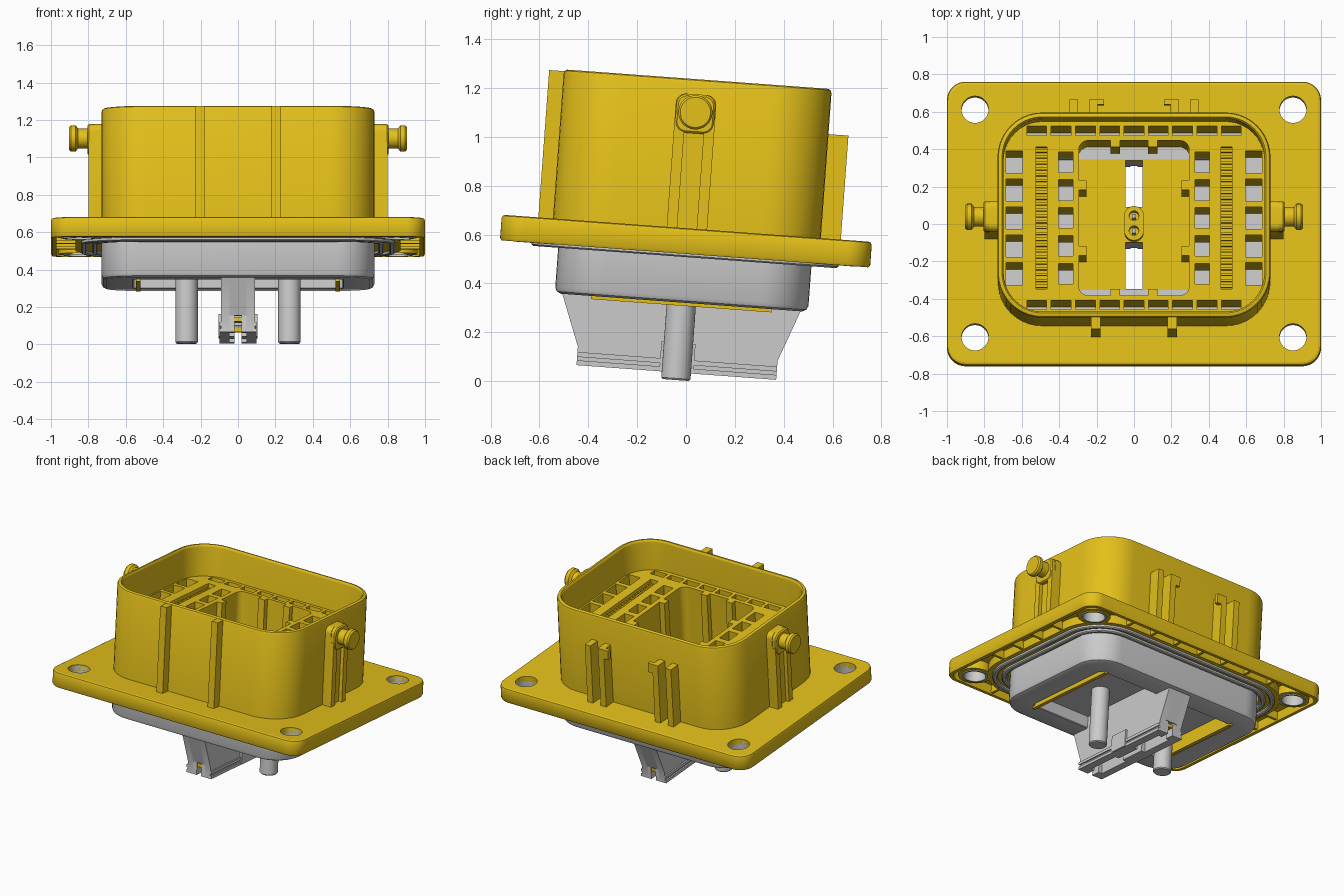
import bpy, bmesh, math
from mathutils import Matrix

if "Cube" in bpy.data.objects:
    bpy.data.objects.remove(bpy.data.objects["Cube"])

yellow = bpy.data.materials.new("yellow_plastic")
yellow.diffuse_color = (0.78, 0.53, 0.01, 1)
yellow.use_nodes = True
yellow.node_tree.nodes["Principled BSDF"].inputs["Base Color"].default_value = yellow.diffuse_color
made = []


def finish(name, bm, mat):
    bmesh.ops.remove_doubles(bm, verts=bm.verts, dist=1e-5)
    bmesh.ops.recalc_face_normals(bm, faces=bm.faces)
    me = bpy.data.meshes.new(name)
    bm.to_mesh(me)
    bm.free()
    ob = bpy.data.objects.new(name, me)
    bpy.context.collection.objects.link(ob)
    if mat:
        me.materials.clear()
        me.materials.append(mat)
    made.append(ob)
    return ob


def rrect(hx, hy, r, inset=0.0, cx=0.0, cy=0.0, n=10):
    """Rounded rectangle outline, optionally shrunk by an inset."""
    hx, hy, r = hx - inset, hy - inset, max(r - inset, 0.004)
    pts = []
    for k, (sx, sy) in enumerate(((1, 1), (-1, 1), (-1, -1), (1, -1))):
        for i in range(n + 1):
            a = math.pi / 2 * (k + i / n)
            pts.append((cx + sx * (hx - r) + r * math.cos(a), cy + sy * (hy - r) + r * math.sin(a)))
    return pts


def rect(cx, cy, hx, hy):
    return [(cx - hx, cy - hy), (cx + hx, cy - hy), (cx + hx, cy + hy), (cx - hx, cy + hy)]


def circle(cx, cy, r, n=32):
    return [(cx + r * math.cos(2 * math.pi * i / n), cy + r * math.sin(2 * math.pi * i / n)) for i in range(n)]


def add_loft(bm, loops, closed=False, axis='z'):
    """Skin outlines [(points, height)] along an axis; closed joins last to first."""
    rows = [[bm.verts.new((p[0], p[1], h) if axis == 'z' else (h, p[0], p[1])) for p in pts] for pts, h in loops]
    n = len(rows[0])
    for a, b in list(zip(rows, rows[1:])) + ([(rows[-1], rows[0])] if closed else []):
        for i in range(n):
            bm.faces.new((a[i], a[(i + 1) % n], b[(i + 1) % n], b[i]))
    if not closed:
        bm.faces.new(rows[0])
        bm.faces.new(rows[-1])


def loft(name, loops, closed=False, axis='z', mat=None):
    bm = bmesh.new()
    add_loft(bm, loops, closed, axis)
    return finish(name, bm, mat)


def ring(name, shape, profile, mat=None):
    """Rounded rectangular frame from an (inset, z) cross-section."""
    return loft(name, [(rrect(*shape, inset=i), z) for i, z in profile], True, mat=mat)


def boxes(name, items, mat=None):
    """One object from boxes given as (x0, x1, y0, y1, z0, z1)."""
    bm = bmesh.new()
    for x0, x1, y0, y1, z0, z1 in items:
        r = rect((x0 + x1) / 2, (y0 + y1) / 2, abs(x1 - x0) / 2, abs(y1 - y0) / 2)
        add_loft(bm, [(r, z0), (r, z1)])
    return finish(name, bm, mat)


def slab(name, outlines, z0, z1, mat=None):
    """Flat plate from an outer outline followed by hole outlines."""
    cu = bpy.data.curves.new(name, 'CURVE')
    cu.dimensions, cu.fill_mode, cu.extrude = '2D', 'BOTH', (z1 - z0) / 2
    for pts in outlines:
        sp = cu.splines.new('POLY')
        sp.points.add(len(pts) - 1)
        for p, (x, y) in zip(sp.points, pts):
            p.co = (x, y, 0, 1)
        sp.use_cyclic_u = True
    tmp = bpy.data.objects.new(name + "_outline", cu)
    bpy.context.collection.objects.link(tmp)
    deps = bpy.context.evaluated_depsgraph_get()
    me = bpy.data.meshes.new_from_object(tmp.evaluated_get(deps))
    bm = bmesh.new()
    bm.from_mesh(me)
    bmesh.ops.translate(bm, verts=bm.verts, vec=(0, 0, (z0 + z1) / 2))
    bpy.data.objects.remove(tmp)
    bpy.data.meshes.remove(me)
    return finish(name, bm, mat)


SIGNS = (1, -1)
corners = [(sx * 0.85, sy * 0.61) for sx in SIGNS for sy in SIGNS]

# Mounting flange: top plate, rim, underside carrier, bosses and ribs
slab("flange_plate", [rrect(1, 0.76, 0.1, 0.015), rrect(0.695, 0.515, 0.2)]
     + [circle(x, y, 0.072) for x, y in corners], 0.01, 0.05, yellow)
ring("flange_rim", (1, 0.76, 0.1), [(0.015, 0.05), (0.004, 0.046), (0, 0.035), (0, -0.045), (0.006, -0.055),
                                    (0.03, -0.055), (0.03, 0.02), (0.015, 0.02)], yellow)
ring("gasket_carrier", (0.87, 0.66, 0.32), [(0, 0.02), (0, -0.05), (0.14, -0.05), (0.14, 0.02)], yellow)
for k, i in enumerate((0.0, 0.06)):
    ring("gasket_%d" % (k + 1), (0.84, 0.63, 0.3),
         [(i, -0.04), (i, -0.062), (i + 0.008, -0.068), (i + 0.024, -0.068), (i + 0.032, -0.062), (i + 0.032, -0.04)])
for x, y in corners:
    loft("hole_boss", [(circle(x, y, r), z) for r, z in ((0.11, 0.02), (0.11, -0.05), (0.08, -0.05), (0.08, 0.02))],
         True, mat=yellow)
    loft("hole_bushing", [(circle(x, y, r), z) for r, z in ((0.085, 0.04), (0.085, -0.056), (0.072, -0.056), (0.072, 0.04))],
         True)
ribs = []
for s in SIGNS:
    for k in range(-3, 4):
        ribs.append((0.2 * k - 0.01, 0.2 * k + 0.01, s * 0.65, s * 0.74, -0.045, 0.02))
    for y in (-0.3, -0.1, 0.1, 0.3):
        ribs.append((s * 0.86, s * 0.98, y - 0.01, y + 0.01, -0.045, 0.02))
    for x in (-0.85, 0.85):
        ribs.append((x - 0.01, x + 0.01, s * 0.69, s * 0.74, -0.045, 0.02))
boxes("flange_ribs", ribs, yellow)

# Upper shell with rounded lip
ring("shell", (0.73, 0.55, 0.24), [(0, 0.0), (0, 0.645), (0.005, 0.657), (0.014, 0.662), (0.024, 0.662),
                                   (0.031, 0.655), (0.033, 0.645), (0.033, 0.0)], yellow)

# Guide ribs on the front and back of the shell
guides = []
for s in SIGNS:
    guides += [(s * 0.18, s * 0.23, -0.61, -0.54, 0.04, 0.655),
               (s * 0.30, s * 0.345, 0.54, 0.632, 0.04, 0.477),
               (s * 0.195, s * 0.24, 0.54, 0.632, 0.04, 0.477),
               (s * 0.16, s * 0.20, 0.605, 0.632, 0.41, 0.477)]
boxes("guide_ribs", guides, yellow)

# Side latch supports and knobs
for s in SIGNS:
    loft("latch_back", [(rrect(0.083, 0.28, 0.04, cy=0.32), s * x) for x in (0.71, 0.775)], axis='x', mat=yellow)
    loft("latch_head", [(rrect(0.08, 0.08, 0.045, i, cy=0.52), s * x) for x, i in ((0.71, 0), (0.797, 0), (0.805, 0.008))],
         axis='x', mat=yellow)
    boxes("latch_rails", [(s * 0.71, s * 0.80, t * 0.04, t * 0.083, 0.04, 0.5) for t in SIGNS], yellow)
    loft("latch_knob", [(circle(0, 0.526, r), s * x) for x, r in
                        ((0.79, 0.053), (0.855, 0.053), (0.868, 0.07), (0.893, 0.07), (0.903, 0.062))],
         axis='x', mat=yellow)

# Cellular insert inside the shell
rows5 = [-0.3 + 0.15 * k for k in range(5)]
cells = [rrect(0.295, 0.415, 0.05)]
for s in SIGNS:
    cells += [rect(s * 0.64, y, 0.045, 0.06) for y in rows5]
    cells += [rect(s * 0.365, y, 0.038, 0.055) for y in rows5]
    cells += [rect(s * 0.495, 0, 0.03, 0.38)]
    cells += [rect(-0.52 + 0.13 * k, s * 0.467, 0.053, 0.025) for k in range(9)]
slab("insert", [rrect(0.70, 0.52, 0.2)] + cells, -0.05, 0.44, yellow)
teeth = []
for s in SIGNS:
    teeth.append((s * 0.465, s * 0.525, -0.38, 0.38, 0.3, 0.37))
    for k in range(24):
        y = -0.37 + 0.0315 * k
        teeth.append((s * 0.465, s * 0.525, y, y + 0.014, 0.36, 0.415))
boxes("contact_teeth", teeth, yellow)

# Central pocket: floor with two slots, wall keys and the two-hole boss
slots = [rect(0, s * 0.22, 0.045, 0.125) for s in SIGNS]
slab("pocket_floor", [rect(0, 0, 0.31, 0.43)] + slots, -0.1, -0.045, yellow)
keys = []
for s in SIGNS:
    for t in SIGNS:
        keys += [(s * 0.255, s * 0.30, t * 0.15, t * 0.20, -0.05, 0.44),
                 (s * 0.075, s * 0.125, t * 0.38, t * 0.42, -0.05, 0.44)]
boxes("pocket_keys", keys, yellow)
slab("centre_boss", [rrect(0.052, 0.092, 0.052)] + [circle(0, s * 0.04, 0.026, 20) for s in SIGNS], -0.05, 0.06, yellow)
boxes("centre_contacts", [(-0.012, 0.012, s * 0.04 - 0.012, s * 0.04 + 0.012, -0.05, 0.04) for s in SIGNS])

# Lower grey body with recessed underside
ring("lower_body", (0.73, 0.52, 0.2), [(0, -0.04), (0, -0.23), (0.008, -0.247), (0.025, -0.255), (0.165, -0.255),
                                       (0.17, -0.25), (0.17, -0.04)])
slab("body_floor", [rect(0, 0, 0.58, 0.37)] + slots, -0.17, -0.1)
boxes("seal_strips", [(s * 0.52, s * 0.545, -0.37, 0.37, -0.268, -0.12) for s in SIGNS], yellow)

# Twin pins
for s in SIGNS:
    loft("pin", [(circle(s * 0.275, 0, r), z) for r, z in ((0.06, -0.12), (0.06, -0.566), (0.054, -0.573))])

# Central tapered blade: side plates, solid ends, middle web and forked feet
side = [(-0.49, -0.253), (-0.36, -0.253), (-0.36, -0.15), (0.36, -0.15), (0.36, -0.253), (0.49, -0.253),
        (0.41, -0.465), (0.41, -0.542), (-0.41, -0.542), (-0.41, -0.465)]
for s in SIGNS:
    loft("blade_plate", [(side, s * 0.045), (side, s * 0.09)], axis='x')
    end = [(s * 0.345, -0.15), (s * 0.36, -0.253), (s * 0.49, -0.253), (s * 0.415, -0.452), (s * 0.345, -0.452)]
    loft("blade_end", [(end, -0.046), (end, 0.046)], axis='x')
feet = [(-0.046, 0.046, -0.095, 0.095, -0.455, -0.09)]
for s in SIGNS:
    feet += [(s * 0.018, s * 0.05, y0, y1, -0.542, -0.45) for y0, y1 in ((-0.41, -0.345), (-0.095, 0.095), (0.345, 0.41))]
    feet += [(s * 0.085, s * 0.1, -0.41, 0.41, z0, z1) for z0, z1 in ((-0.542, -0.522), (-0.508, -0.488))]
    feet += [(s * 0.085, s * 0.105, -0.07, 0.07, -0.54, -0.42)]
boxes("blade_feet", feet)
boxes("blade_key", [(-0.03, 0.03, s * 0.36, s * 0.405, -0.485, -0.462) for s in SIGNS], yellow)

# Tip the whole assembly slightly and stand it on the ground
tilt = Matrix.Translation((0, 0, 0.576)) @ Matrix.Rotation(math.radians(-4.2), 4, 'X')
for ob in made:
    ob.data.transform(tilt)
    ob.select_set(True)
bpy.context.view_layer.objects.active = made[0]
bpy.ops.object.shade_smooth_by_angle(angle=math.radians(35))
